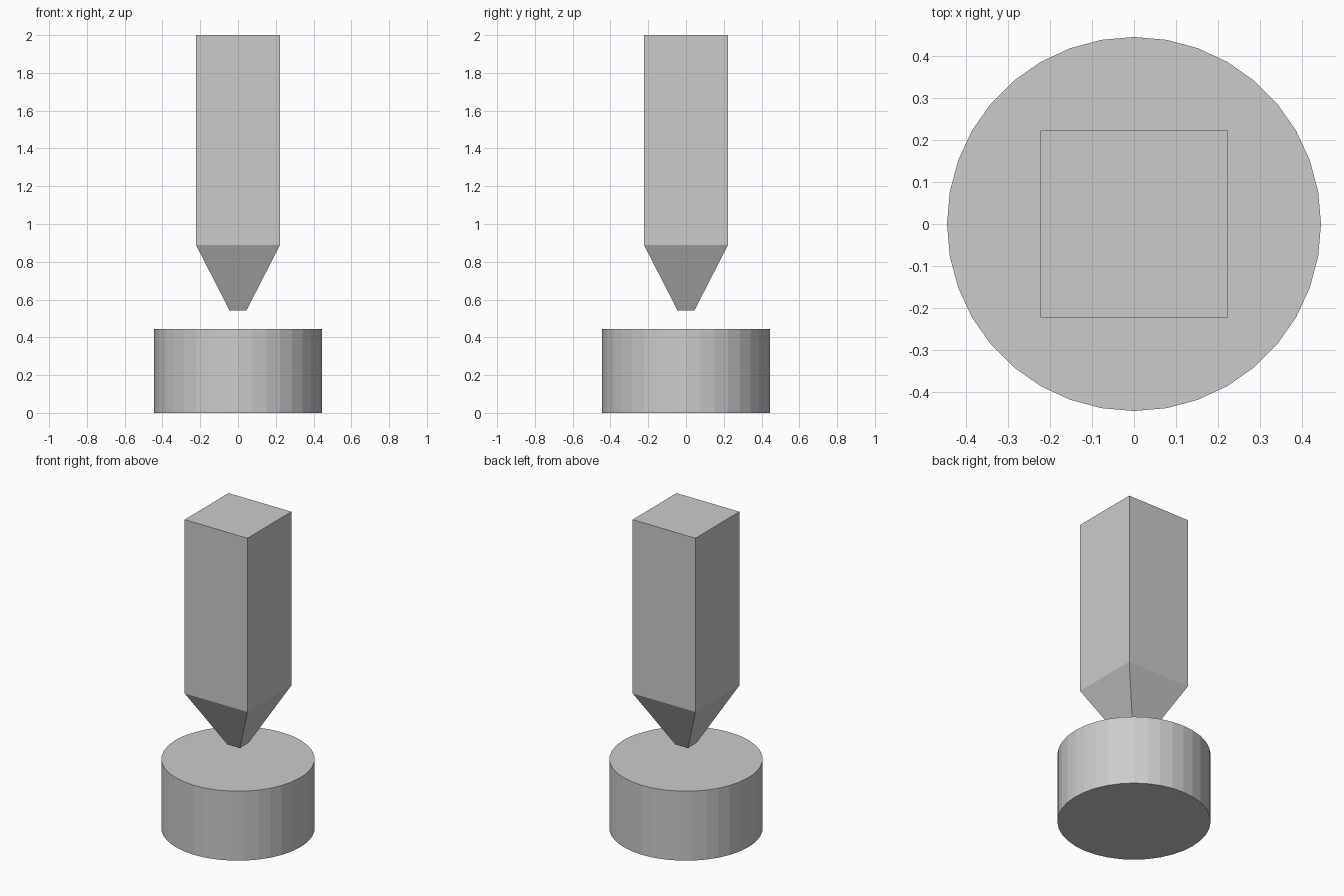
import bpy, bmesh

if "Cube" in bpy.data.objects:
    bpy.data.objects.remove(bpy.data.objects["Cube"])

U = 2 / 4.5  # base unit: base radius and height


def make_object(name, bm):
    bmesh.ops.recalc_face_normals(bm, faces=bm.faces)
    mesh = bpy.data.meshes.new(name)
    bm.to_mesh(mesh)
    bm.free()
    obj = bpy.data.objects.new(name, mesh)
    bpy.context.collection.objects.link(obj)
    return obj


# Round base: 36-sided flat-shaded drum
bpy.ops.mesh.primitive_cylinder_add(vertices=36, radius=U, depth=U, location=(0, 0, U / 2))
bpy.context.object.name = "round_base"

# Square post with tapered tip: stacked square rings (half width, height)
bm = bmesh.new()
rings = []
for h, z in [(0.1 * U, 0.542), (U / 2, 2 * U), (U / 2, 2.0)]:
    rings.append([bm.verts.new((sx * h, sy * h, z))
                  for sx, sy in ((-1, -1), (1, -1), (1, 1), (-1, 1))])
for low, high in zip(rings, rings[1:]):
    for i in range(4):
        j = (i + 1) % 4
        bm.faces.new((low[i], low[j], high[j], high[i]))
bm.faces.new(rings[0][::-1])
bm.faces.new(rings[-1])
make_object("pointed_post", bm)
